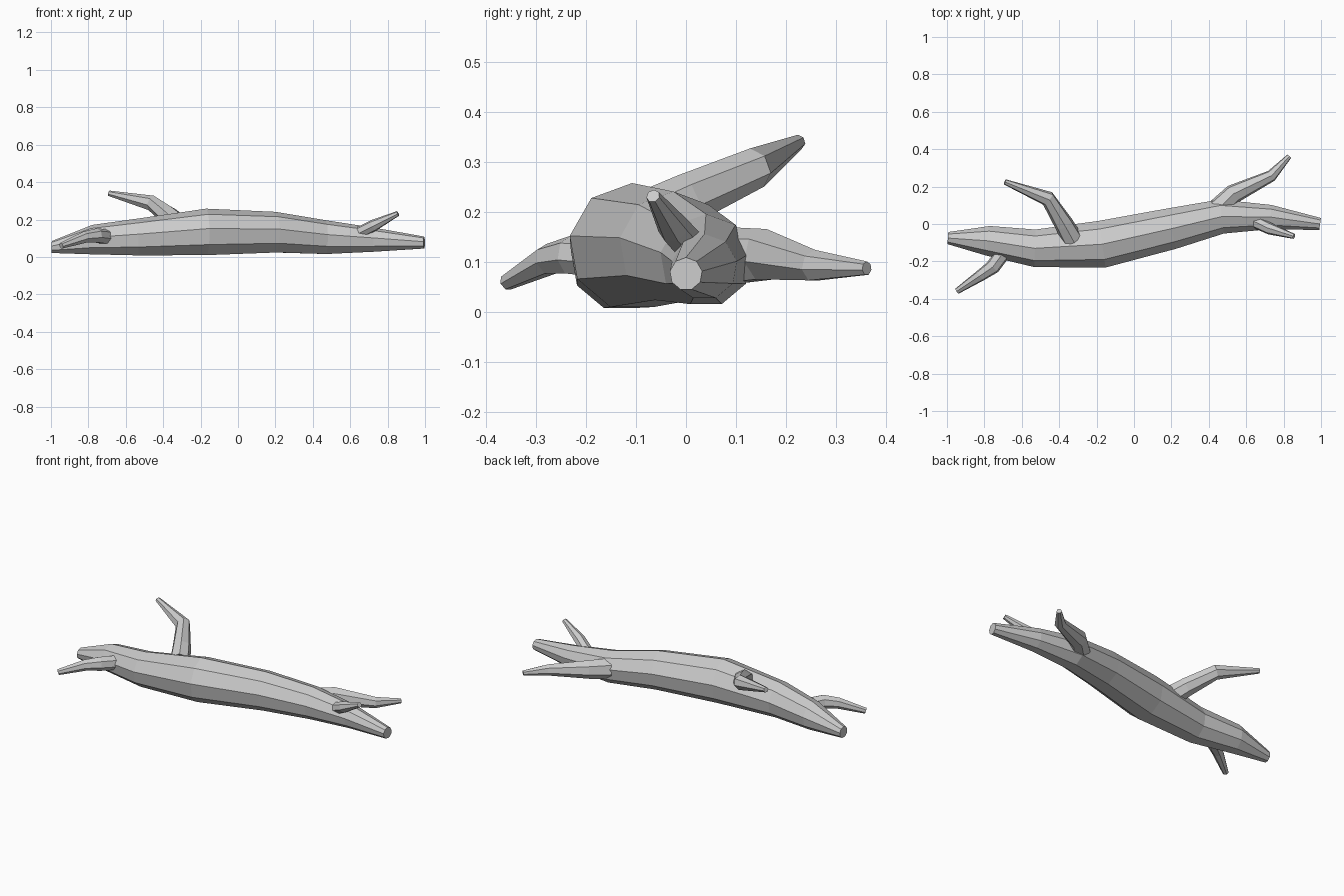
import bpy, bmesh, math
from mathutils import Vector

cube = bpy.data.objects.get("Cube")
if cube:
    bpy.data.objects.remove(cube, do_unlink=True)

bark = bpy.data.materials.new("grey_bark")
bark.use_nodes = True
grey = (0.6, 0.6, 0.6, 1)
bark.diffuse_color = grey
bark.node_tree.nodes["Principled BSDF"].inputs["Base Color"].default_value = grey


def limb(name, stations, sides, upright=False):
    """Flat-faced tapering tube through (x, y, z, radius) stations, closed at both ends."""
    bm = bmesh.new()
    pts = [Vector(s[:3]) for s in stations]
    rings = []
    for i, p in enumerate(pts):
        along = pts[min(i + 1, len(pts) - 1)] - pts[max(i - 1, 0)]
        if upright:
            along.z = 0
        along.normalize()
        side = along.cross(Vector((0, 0, 1))).normalized()
        up = side.cross(along)
        ring = []
        for k in range(sides):
            a = 2 * math.pi * k / sides
            offset = side * math.sin(a) + up * math.cos(a)
            ring.append(bm.verts.new(p + offset * stations[i][3]))
        rings.append(ring)
    for a, b in zip(rings, rings[1:]):
        for k in range(sides):
            n = (k + 1) % sides
            bm.faces.new((a[k], a[n], b[n], b[k]))
    bm.faces.new(rings[0])
    bm.faces.new(rings[-1])
    bmesh.ops.recalc_face_normals(bm, faces=bm.faces)
    mesh = bpy.data.meshes.new(name)
    bm.to_mesh(mesh)
    bm.free()
    mesh.materials.append(bark)
    obj = bpy.data.objects.new(name, mesh)
    bpy.context.collection.objects.link(obj)
    return obj


# Main log, thick in the middle and bending gently
limb("trunk", [
    (-0.995, -0.075, 0.052, 0.033), (-0.78, -0.09, 0.09, 0.081),
    (-0.53, -0.13, 0.104, 0.102), (-0.17, -0.108, 0.13, 0.128),
    (0.2, -0.025, 0.129, 0.112), (0.47, 0.04, 0.103, 0.093),
    (0.73, 0.037, 0.09, 0.066), (0.995, 0.0, 0.076, 0.033)], 9, True)

# Four side branches
limb("front_right_branch", [
    (-0.69, -0.14, 0.105, 0.042), (-0.755, -0.23, 0.113, 0.04),
    (-0.82, -0.275, 0.105, 0.032), (-0.945, -0.358, 0.06, 0.017)], 7)
limb("back_right_branch", [
    (-0.33, -0.08, 0.185, 0.058), (-0.375, 0.0, 0.225, 0.052),
    (-0.46, 0.135, 0.287, 0.042), (-0.69, 0.225, 0.34, 0.015)], 7)
limb("back_left_branch", [
    (0.45, 0.08, 0.11, 0.06), (0.53, 0.16, 0.113, 0.053),
    (0.735, 0.258, 0.092, 0.032), (0.83, 0.362, 0.087, 0.014)], 7)
limb("front_left_branch", [
    (0.65, 0.01, 0.13, 0.033), (0.725, -0.025, 0.168, 0.032),
    (0.855, -0.066, 0.232, 0.014)], 7)
